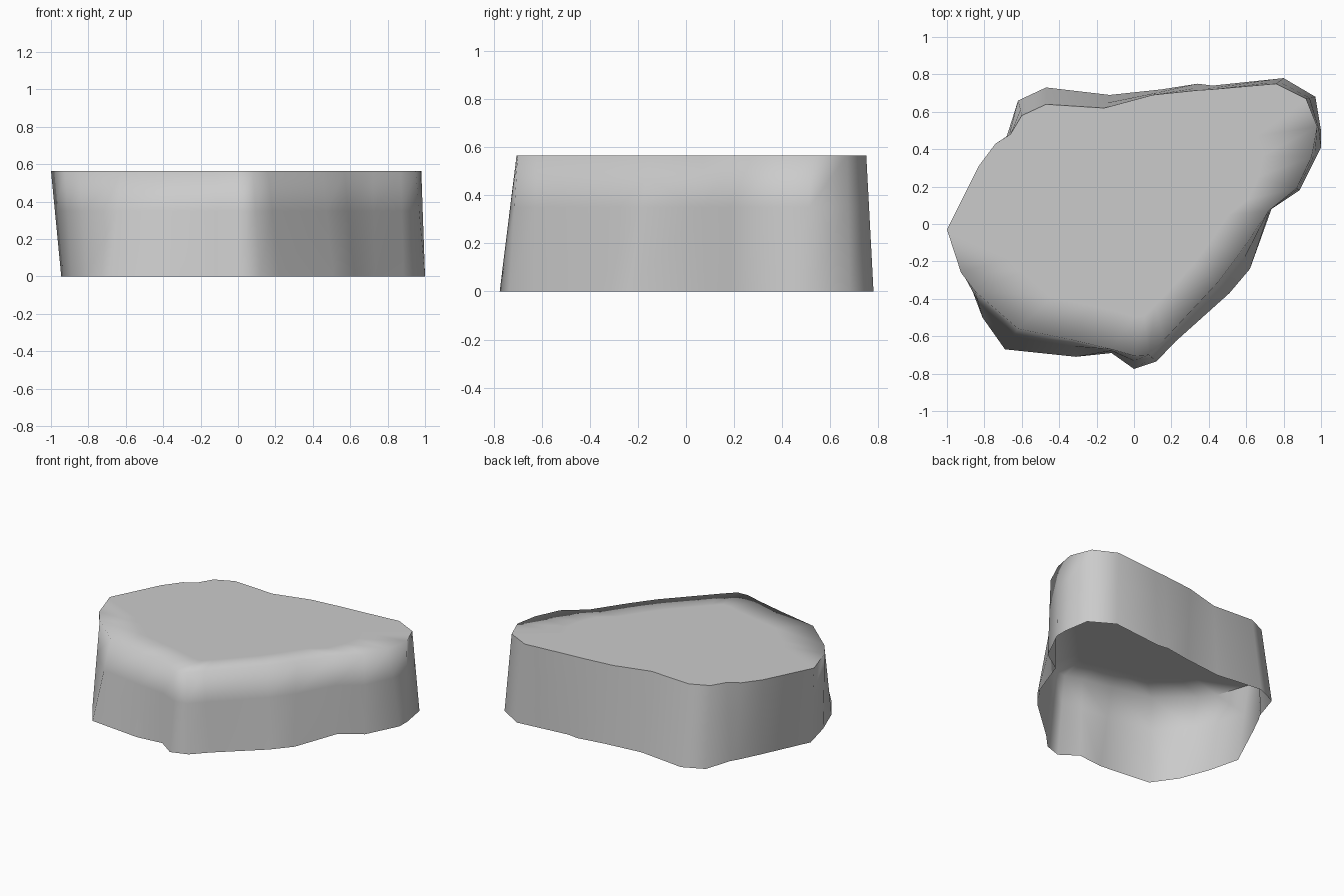
import bpy, bmesh
from mathutils import Vector

if "Cube" in bpy.data.objects:
    bpy.data.objects.remove(bpy.data.objects["Cube"])

HEIGHT = 0.565

# Matching outline points, counter-clockwise: foot x, y, then rim x, y
OUTLINE = [
    (1.0, .50, .98, .52), (.97, .68, .92, .67), (.80, .78, .76, .75),
    (.42, .74, .42, .72), (.34, .75, .34, .715), (.15, .72, .10, .69),
    (-.13, .69, -.16, .62), (-.47, .73, -.47, .64), (-.62, .66, -.60, .58),
    (-.68, .47, -.66, .48), (-.71, .42, -.74, .43), (-.78, .28, -.83, .31),
    (-.945, -.07, -1.0, -.03), (-.89, -.29, -.925, -.26), (-.81, -.50, -.85, -.36),
    (-.69, -.67, -.62, -.56), (-.31, -.71, -.33, -.62), (-.12, -.69, -.12, -.67),
    (0, -.775, 0, -.705), (.12, -.735, .08, -.70), (.22, -.63, .16, -.62),
    (.51, -.37, .45, -.31), (.62, -.24, .57, -.15), (.735, .08, .72, .07),
    (.885, .18, .87, .19), (1.0, .41, .95, .36),
]
N = len(OUTLINE)
bm = bmesh.new()


def ring(t, scale=1.0):
    """Blend from foot to rim by t; scale pulls the ring inward."""
    verts = []
    for bx, by, tx, ty in OUTLINE:
        p = Vector((bx, by, 0)).lerp(Vector((tx, ty, HEIGHT)), t)
        verts.append(bm.verts.new((p.x * scale, p.y * scale, p.z)))
    return verts


# Walls (open underneath) and flat top with an inner ring for soft shading
rings = [ring(0), ring(0.62), ring(1), ring(1, 0.7)]
for low, high in zip(rings, rings[1:]):
    for i in range(N):
        j = (i + 1) % N
        bm.faces.new((low[i], low[j], high[j], high[i]))
bm.faces.new(rings[-1])
for f in bm.faces:
    f.smooth = True

# Crisp rim along the back and left; the front right rim stays soft
for i in range(13):
    bm.edges.get((rings[2][i], rings[2][i + 1])).smooth = False

mesh = bpy.data.meshes.new("rock_slab")
bm.to_mesh(mesh)
bm.free()
slab = bpy.data.objects.new("rock_slab", mesh)
bpy.context.collection.objects.link(slab)
